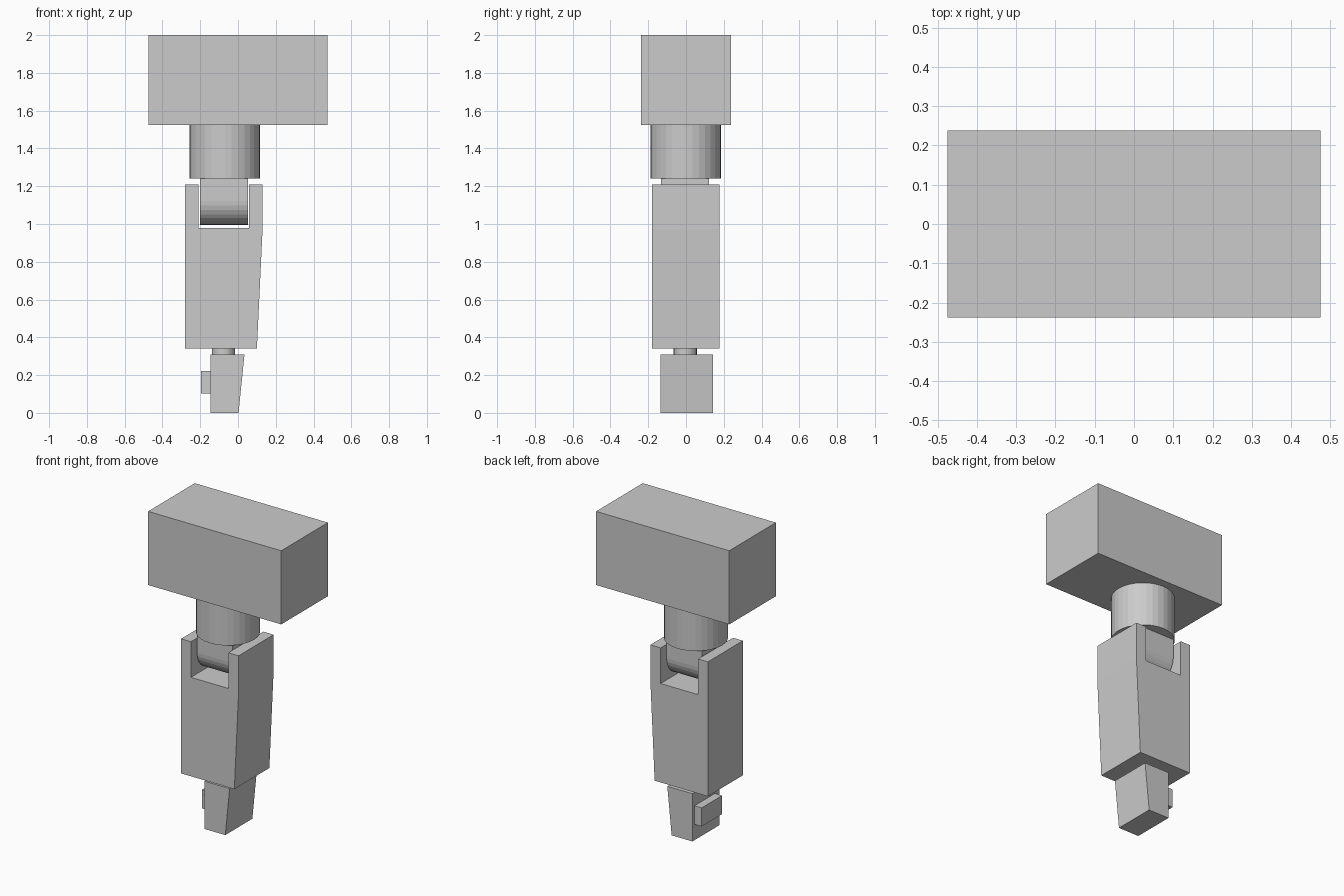
import bpy, bmesh, math

if "Cube" in bpy.data.objects:
    bpy.data.objects.remove(bpy.data.objects["Cube"])


def finish(bm, name):
    bmesh.ops.recalc_face_normals(bm, faces=bm.faces[:])
    me = bpy.data.meshes.new(name)
    bm.to_mesh(me)
    bm.free()
    ob = bpy.data.objects.new(name, me)
    bpy.context.collection.objects.link(ob)
    return ob


def extrude(name, points, axis, a, b):
    """Extrude a profile: (x, z) points along y, or (y, z) points along x."""
    bm = bmesh.new()
    place = (lambda p: (p[0], a, p[1])) if axis == 'y' else (lambda p: (a, p[0], p[1]))
    face = bm.faces.new([bm.verts.new(place(p)) for p in points])
    res = bmesh.ops.extrude_face_region(bm, geom=[face])
    moved = [g for g in res['geom'] if isinstance(g, bmesh.types.BMVert)]
    bmesh.ops.translate(bm, verts=moved, vec=(0, b - a, 0) if axis == 'y' else (b - a, 0, 0))
    return finish(bm, name)


def rect(x0, x1, z0, z1):
    return [(x0, z0), (x1, z0), (x1, z1), (x0, z1)]


def cylinder(name, x, y, r, z0, z1, sides):
    bpy.ops.mesh.primitive_cylinder_add(vertices=sides, radius=r, depth=z1 - z0,
                                        location=(x, y, (z0 + z1) / 2))
    bpy.context.object.name = name


# shoulder block and upper arm
extrude("shoulder_block", rect(-0.475, 0.475, 1.525, 2.0), 'y', -0.238, 0.238)
cylinder("upper_arm", -0.07, -0.002, 0.187, 1.24, 1.525, 32)

# elbow knuckle: flat sides with a half-round lower end
r, cy, cz = 0.127, -0.005, 1.122
arc = [(cy + r * math.cos(t), cz + r * math.sin(t))
       for t in (math.pi + math.pi * i / 16 for i in range(17))]
extrude("elbow_knuckle", arc + [(cy + r, 1.24), (cy - r, 1.24)], 'x', -0.2, 0.053)

# forked forearm, tapered on its right side
extrude("forearm", [(-0.28, 0.34), (0.10, 0.34), (0.13, 0.97), (0.13, 1.208),
                    (0.057, 1.208), (0.057, 0.978), (-0.21, 0.978), (-0.21, 1.208),
                    (-0.28, 1.208)], 'y', -0.18, 0.177)

# wrist and tapered hand
cylinder("wrist", -0.077, -0.004, 0.061, 0.3, 0.345, 24)
extrude("hand", [(-0.145, 0), (0.003, 0), (0.034, 0.308), (-0.145, 0.308)], 'y', -0.134, 0.142)

# inner hand pad with a small inset panel at its front end
extrude("hand_pad", rect(-0.196, -0.14, 0.102, 0.222), 'y', -0.088, 0.12)
extrude("hand_pad_panel", rect(-0.18, -0.163, 0.14, 0.195), 'y', -0.093, -0.08)
